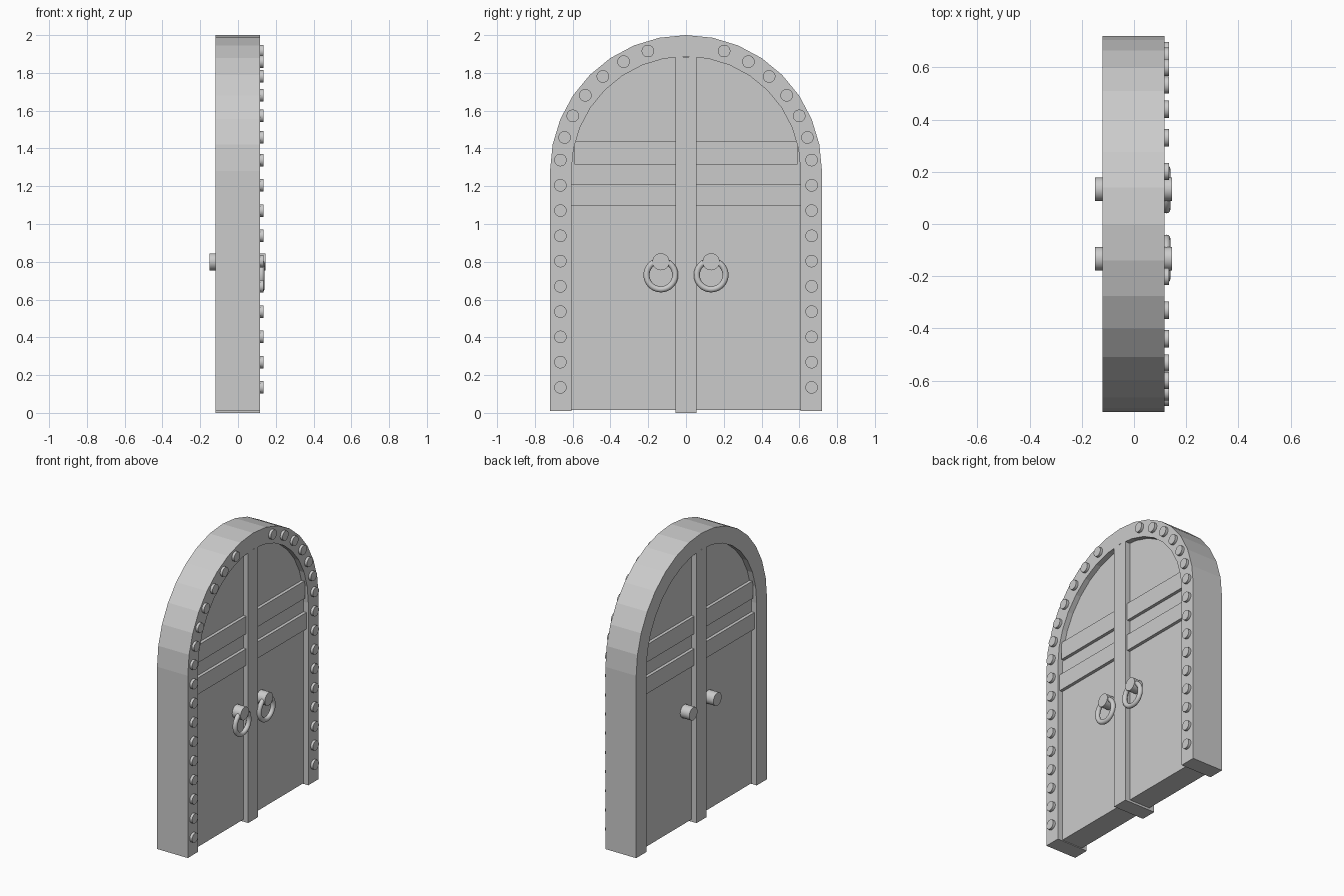
import bpy, bmesh
from math import sin, cos, pi, radians
from mathutils import Matrix

if "Cube" in bpy.data.objects:
    bpy.data.objects.remove(bpy.data.objects["Cube"])

SPRING = 1.28  # height where the arch begins


def finish(bm, name, smooth=False):
    bmesh.ops.recalc_face_normals(bm, faces=bm.faces)
    me = bpy.data.meshes.new(name)
    bm.to_mesh(me)
    bm.free()
    ob = bpy.data.objects.new(name, me)
    bpy.context.collection.objects.link(ob)
    if smooth:
        bpy.ops.object.select_all(action='DESELECT')
        ob.select_set(True)
        bpy.context.view_layer.objects.active = ob
        bpy.ops.object.shade_smooth_by_angle(angle=radians(35))
    return ob


def arch(r, z0, n=16):
    """Open (y, z) outline: up one leg, round the arch, down the other."""
    pts = [(r, z0)]
    pts += [(r * cos(pi * i / n), SPRING + r * sin(pi * i / n)) for i in range(n + 1)]
    return pts + [(-r, z0)]


def extrude(name, outline, x0, x1):
    bm = bmesh.new()
    f = bm.faces.new([bm.verts.new((x0, y, z)) for y, z in outline])
    ext = bmesh.ops.extrude_face_region(bm, geom=[f])
    for v in ext['geom']:
        if isinstance(v, bmesh.types.BMVert):
            v.co.x = x1
    return finish(bm, name)


def box(name, x, y, z):
    return extrude(name, [(y[0], z[0]), (y[1], z[0]), (y[1], z[1]), (y[0], z[1])], *x)


def cylinder(name, r, x0, x1, y, z, n=32):
    bm = bmesh.new()
    m = Matrix.Translation(((x0 + x1) / 2, y, z)) @ Matrix.Rotation(pi / 2, 4, 'Y')
    bmesh.ops.create_cone(bm, cap_ends=True, segments=n, radius1=r, radius2=r,
                          depth=x1 - x0, matrix=m)
    return finish(bm, name, True)


# Arched frame: quads between outer and inner outlines, given depth
bm = bmesh.new()
rings = [[bm.verts.new((x, y, z)) for y, z in arch(r, 0.01)]
         for r, x in ((0.72, 0.117), (0.607, 0.117), (0.607, -0.12), (0.72, -0.12))]
for a in range(4):
    p, q = rings[a], rings[(a + 1) % 4]
    for i in range(len(p) - 1):
        bm.faces.new((p[i], p[i + 1], q[i + 1], q[i]))
for e in (0, -1):
    bm.faces.new([r[e] for r in rings])
finish(bm, "frame")

# Recessed door panel and centre post
extrude("door_panel", arch(0.612, 0.015), -0.08, 0.08)
box("centre_post", (-0.12, 0.117), (-0.055, 0.055), (0.0, 1.885))

# Studs: straight legs, then round the arch
studs = [(0.665, 0.135 + i * 0.1337) for i in range(10)]
studs += [(0.667 * cos(radians(a)), SPRING + 0.667 * sin(radians(a)))
          for a in (15.5, 26, 37, 48.7, 60.3, 72.4)]

for s, side in ((-1, "left"), (1, "right")):
    # Raised cross bars, showing on both faces
    for k, z in enumerate(((1.095, 1.21), (1.315, 1.437))):
        w = 0.608 if k == 0 else 0.59
        box(f"cross_bar_{side}_{k}", (-0.102, 0.102), (s * 0.05, s * w), z)
    for k, (y, z) in enumerate(studs):
        cylinder(f"stud_{side}_{k}", 0.033, 0.10, 0.135, s * y, z)
    # Knob through the door and hanging ring
    cylinder(f"knob_{side}", 0.045, -0.15, 0.145, s * 0.133, 0.80)
    bpy.ops.mesh.primitive_torus_add(location=(0.124, s * 0.133, 0.73),
                                     rotation=(0, pi / 2, 0),
                                     major_radius=0.076, minor_radius=0.016,
                                     major_segments=40, minor_segments=12)
    ring = bpy.context.object
    ring.name = f"ring_{side}"
    bpy.ops.object.shade_smooth()
